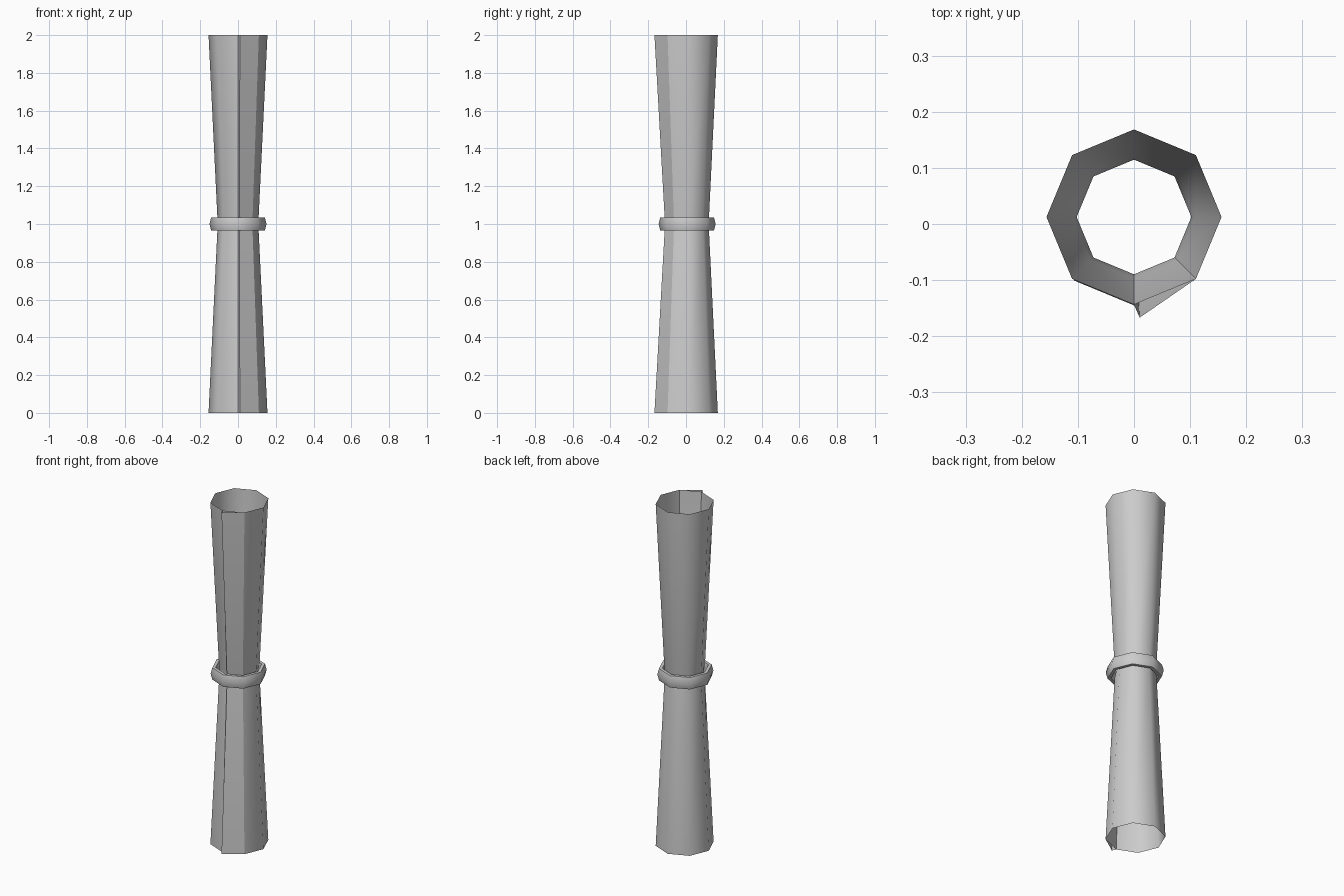
import bpy, math
from math import cos, sin, pi

if "Cube" in bpy.data.objects:
    bpy.data.objects.remove(bpy.data.objects["Cube"])

CY = 0.0125  # centre of the rolled tube


def make(name, verts, faces):
    me = bpy.data.meshes.new(name)
    me.from_pydata(verts, [], faces)
    me.update()
    ob = bpy.data.objects.new(name, me)
    bpy.context.collection.objects.link(ob)
    bpy.ops.object.select_all(action='DESELECT')
    bpy.context.view_layer.objects.active = ob
    ob.select_set(True)
    bpy.ops.object.shade_smooth_by_angle(angle=math.radians(62))
    return ob


# Rolled sheet: octagonal tube pinched in the middle, with a loose outer flap
levels = [(0, 1.0), (0.965, 0.7), (1, 0.655), (1.035, 0.7), (2, 1.0)]
R = 0.156
section = [(R * cos(k * pi / 4 - pi / 2), R * sin(k * pi / 4 - pi / 2)) for k in range(8)]
section.append((0.01, -0.167 - CY))  # flap tip
n = len(section)
verts = [(x * s, CY + y * s, z) for z, s in levels for x, y in section]
strips = [(k, (k + 1) % 8) for k in range(8)] + [(8, 1), (0, 8)]
faces = [(l * n + a, l * n + b, (l + 1) * n + b, (l + 1) * n + a)
         for l in range(len(levels) - 1) for a, b in strips]
make("rolled_sheet", verts, faces)

# Tie ring: eight segments with a tall six-sided section
verts, faces = [], []
for i in range(8):
    a = i * pi / 4
    for j in range(6):
        b = j * pi / 3
        r = 0.133 + 0.018 * cos(b)
        verts.append((r * cos(a), 0.006 + r * sin(a), 1 + 0.04 * sin(b)))
        i2, j2 = (i + 1) % 8, (j + 1) % 6
        faces.append((i * 6 + j, i2 * 6 + j, i2 * 6 + j2, i * 6 + j2))
make("tie_ring", verts, faces)
